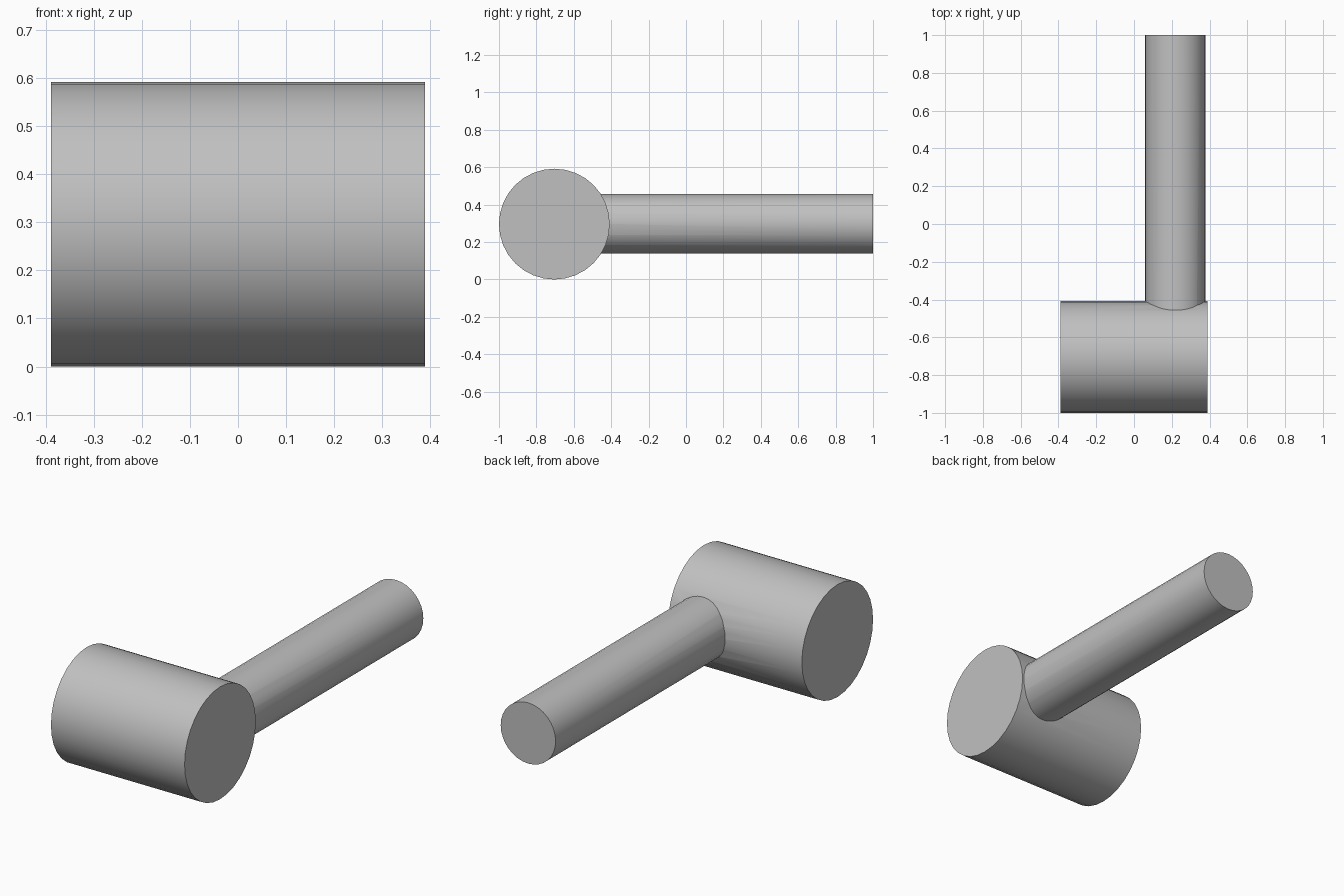
import bpy
from math import radians

cube = bpy.data.objects.get("Cube")
if cube:
    bpy.data.objects.remove(cube)

grey = bpy.data.materials.new("plain grey")
grey.use_nodes = True
color = (0.53, 0.53, 0.53, 1)
grey.diffuse_color = color
grey.node_tree.nodes["Principled BSDF"].inputs["Base Color"].default_value = color


def cylinder(name, radius, length, center, rotation):
    bpy.ops.mesh.primitive_cylinder_add(
        vertices=32, radius=radius, depth=length, location=center, rotation=rotation)
    obj = bpy.context.object
    obj.name = name
    obj.data.materials.append(grey)
    return obj


# Head lying along x, handle running back along y from inside the head
head = cylinder("mallet_head", 0.296, 0.778, (0, -0.704, 0.296), (0, radians(90), 0))
handle = cylinder("handle", 0.16, 1.7, (0.219, 0.15, 0.298), (radians(90), 0, 0))

# Fuse both into one solid with a clean seam
union = head.modifiers.new("fuse_handle", "BOOLEAN")
union.operation = "UNION"
union.solver = "EXACT"
union.object = handle
bpy.ops.object.select_all(action="DESELECT")
head.select_set(True)
bpy.context.view_layer.objects.active = head
bpy.ops.object.modifier_apply(modifier=union.name)
bpy.data.objects.remove(handle)
head.name = "mallet_head_and_handle"
bpy.ops.object.shade_smooth_by_angle(angle=radians(30))
